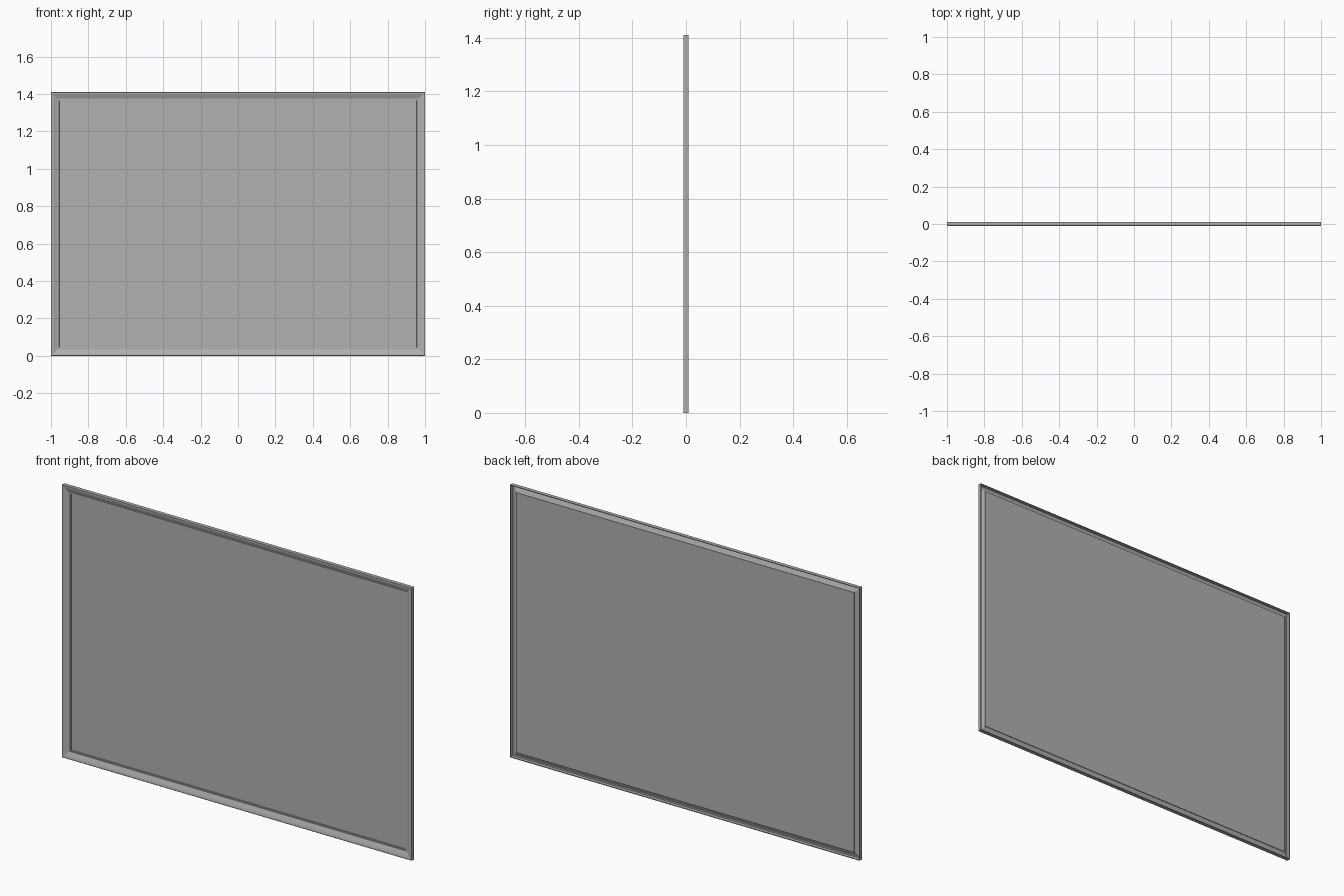
import bpy, bmesh

if "Cube" in bpy.data.objects:
    bpy.data.objects.remove(bpy.data.objects["Cube"])

W, H = 2.0, 1.41

# rail cross-section: (distance in from the outer edge, y)
PROFILE = [
    (0.000, 0.010), (0.000, -0.009), (0.001, -0.010), (0.008, -0.010),
    (0.016, -0.008), (0.034, -0.001), (0.039, -0.001), (0.040, 0.001),
    (0.044, 0.001), (0.045, 0.005), (0.033, 0.005), (0.030, 0.002),
    (0.016, -0.004), (0.009, -0.007), (0.004, -0.007), (0.004, 0.010),
]

grey = bpy.data.materials.new("dark_grey")
grey.diffuse_color = (0.44, 0.44, 0.44, 1)
grey.use_nodes = True
grey.node_tree.nodes["Principled BSDF"].inputs["Base Color"].default_value = grey.diffuse_color


def make_object(name, bm):
    bmesh.ops.recalc_face_normals(bm, faces=bm.faces)
    mesh = bpy.data.meshes.new(name)
    bm.to_mesh(mesh)
    bm.free()
    mesh.materials.append(grey)
    ob = bpy.data.objects.new(name, mesh)
    bpy.context.collection.objects.link(ob)
    return ob


# one mitred ring of four rails
bm = bmesh.new()
rings = []
for sx, sz in ((-1, -1), (1, -1), (1, 1), (-1, 1)):
    rings.append([bm.verts.new((sx * (W / 2 - d), y, H / 2 + sz * (H / 2 - d)))
                  for d, y in PROFILE])
n = len(PROFILE)
for i in range(4):
    a, b = rings[i], rings[(i + 1) % 4]
    for j in range(n):
        k = (j + 1) % n
        bm.faces.new((a[j], a[k], b[k], b[j]))
make_object("frame_rails", bm)

# thin panel held behind the rails
bm = bmesh.new()
bmesh.ops.create_cube(bm, size=1)
inset = 0.033
for v in bm.verts:
    v.co.x *= W - 2 * inset
    v.co.y = 0.006 + v.co.y * 0.003
    v.co.z = H / 2 + v.co.z * (H - 2 * inset)
make_object("display_panel", bm)
